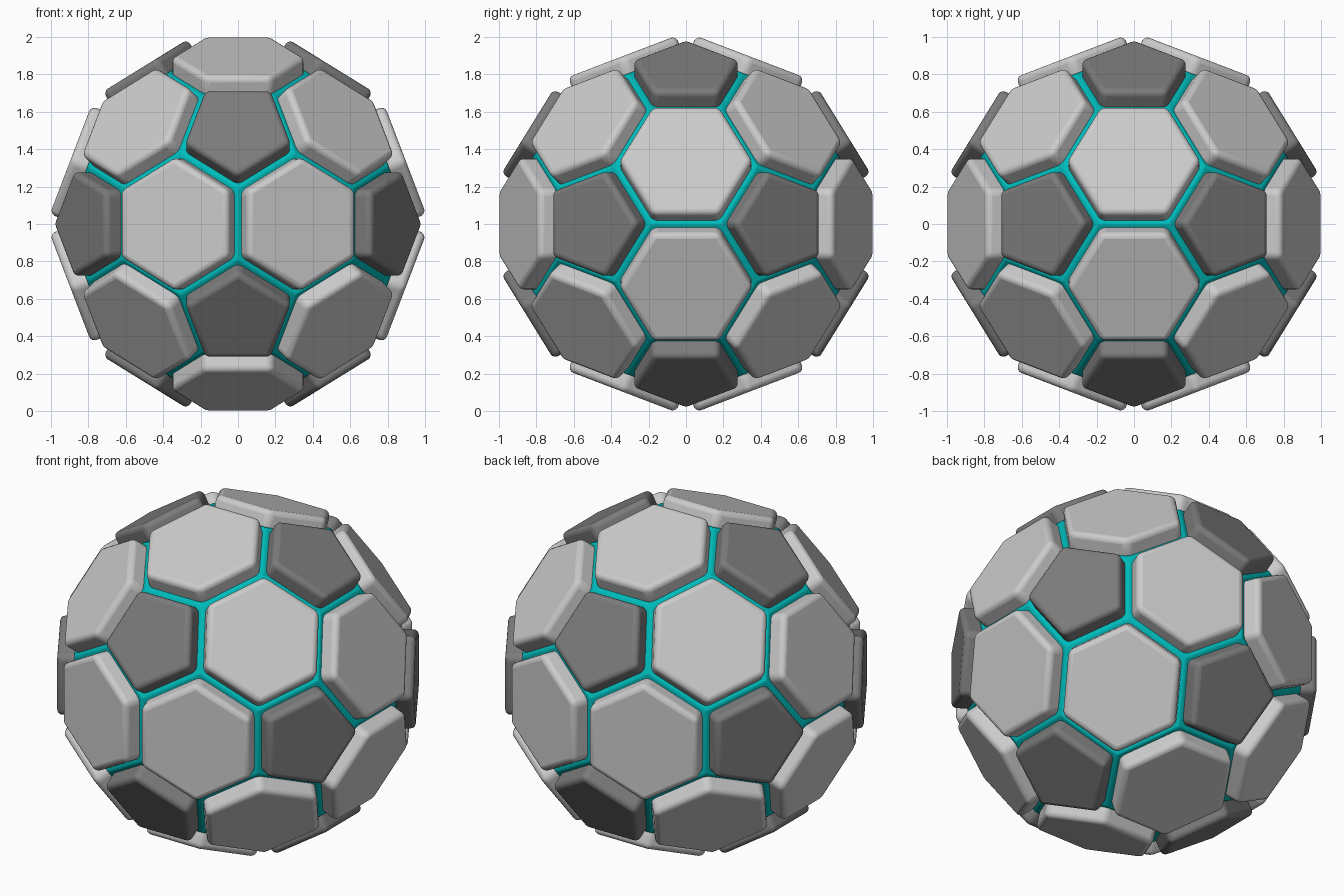
import bpy, bmesh
from mathutils import Vector

if "Cube" in bpy.data.objects:
    bpy.data.objects.remove(bpy.data.objects["Cube"])

EDGE = 0.38      # seam edge length
GAP = 0.02       # panel inset from the seam
RAISE = 0.097    # panel height above the core
PHI = (1 + 5 ** 0.5) / 2
CENTRE = Vector((0, 0, 1))


def truncated_icosahedron():
    """Corner points: each icosahedron edge cut at its thirds."""
    s = EDGE * 3
    ico = []
    for a in (-0.5, 0.5):
        for b in (-PHI / 2, PHI / 2):
            ico += [Vector((0, b, a)) * s, Vector((a, 0, b)) * s, Vector((b, a, 0)) * s]
    bm = bmesh.new()
    for p in ico:
        for q in ico:
            if p != q and (p - q).length < s * 1.01:
                bm.verts.new(p.lerp(q, 1 / 3))
    bmesh.ops.convex_hull(bm, input=bm.verts[:])
    bmesh.ops.dissolve_limit(bm, angle_limit=0.05, verts=bm.verts[:], edges=bm.edges[:])
    bmesh.ops.recalc_face_normals(bm, faces=bm.faces[:])
    return bm


def finish(bm, name, width, segments, colour=None):
    bmesh.ops.translate(bm, verts=bm.verts[:], vec=CENTRE)
    bmesh.ops.recalc_face_normals(bm, faces=bm.faces[:])
    me = bpy.data.meshes.new(name)
    bm.to_mesh(me)
    bm.free()
    ob = bpy.data.objects.new(name, me)
    bpy.context.collection.objects.link(ob)
    bev = ob.modifiers.new("Bevel", 'BEVEL')
    bev.width, bev.segments = width, segments
    bev.limit_method = 'ANGLE'
    if colour:
        mat = bpy.data.materials.new(name)
        mat.diffuse_color = colour
        mat.use_nodes = True
        mat.node_tree.nodes["Principled BSDF"].inputs["Base Color"].default_value = mat.diffuse_color
        me.materials.append(mat)
    bpy.ops.object.select_all(action='DESELECT')
    ob.select_set(True)
    bpy.context.view_layer.objects.active = ob
    bpy.ops.object.shade_smooth_by_angle(angle=0.6)


def panels(shape, sides, name, colour=None):
    """Raised rounded tile on every face with the given number of sides."""
    bm = bmesh.new()
    for f in shape.faces:
        if len(f.verts) != sides:
            continue
        c, n = f.calc_center_median(), f.normal
        e = f.edges[0]
        apothem = ((e.verts[0].co + e.verts[1].co) / 2 - c).length
        k = 1 - GAP / apothem
        ring = [c + (v.co - c) * k for v in f.verts]
        low = [bm.verts.new(p - n * 0.04) for p in ring]
        high = [bm.verts.new(p + n * RAISE) for p in ring]
        bm.faces.new(high)
        bm.faces.new(low[::-1])
        for i in range(sides):
            j = (i + 1) % sides
            bm.faces.new((low[i], low[j], high[j], high[i]))
    finish(bm, name, 0.03, 4, colour)


shape = truncated_icosahedron()
# Tiles
panels(shape, 6, "hexagon_panels")
panels(shape, 5, "pentagon_panels", (0.2, 0.2, 0.2, 1))
# Coloured core showing in the seams
finish(shape, "seam_core", 0.006, 2, (0.0, 0.5, 0.5, 1))
